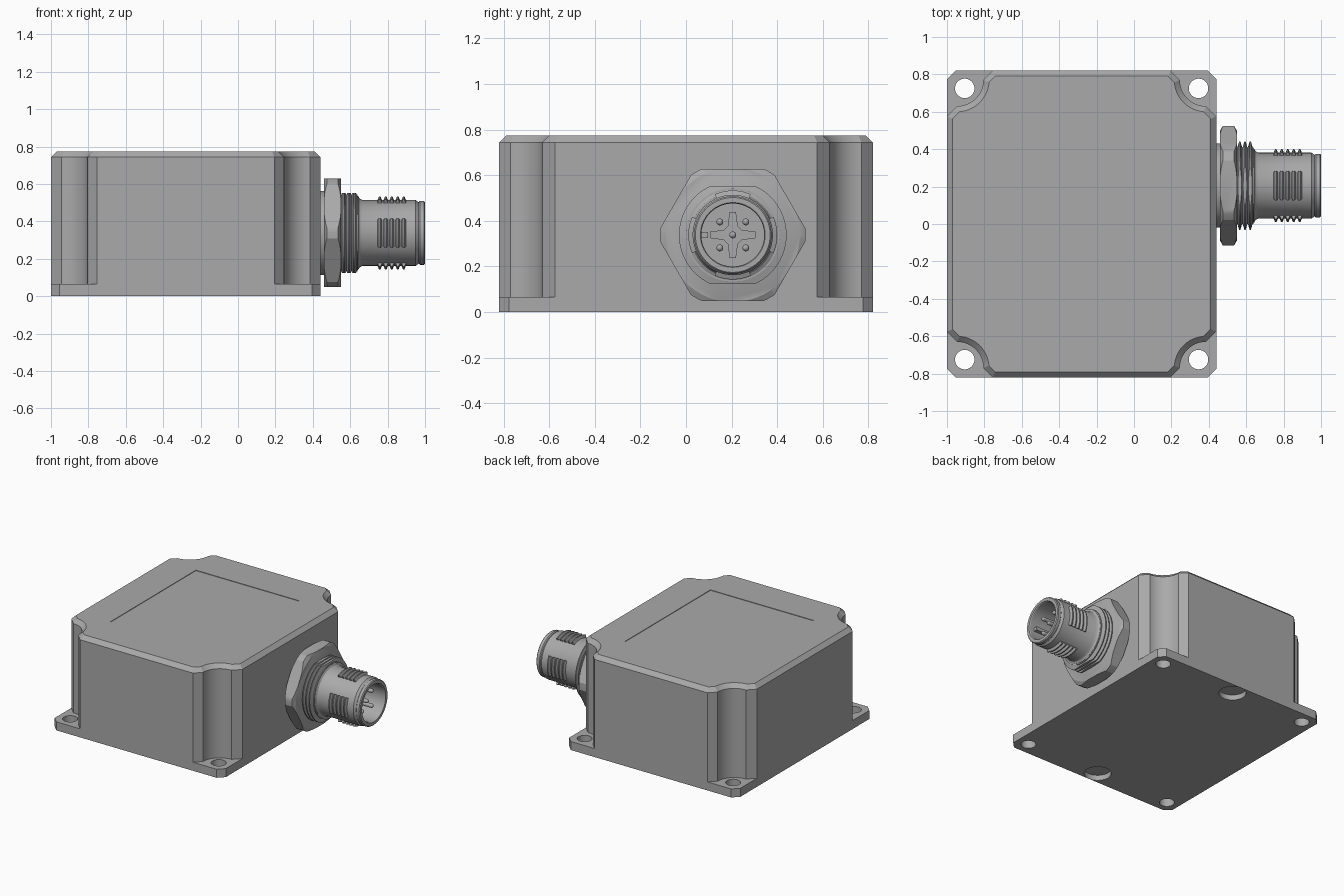
import bpy, bmesh, math
from mathutils import Matrix, Vector

cube = bpy.data.objects.get("Cube")
if cube:
    bpy.data.objects.remove(cube, do_unlink=True)

GREY = (0.40, 0.40, 0.40, 1)
grey = bpy.data.materials.new("mid grey")
grey.use_nodes = True
grey.diffuse_color = GREY
grey.node_tree.nodes["Principled BSDF"].inputs["Base Color"].default_value = GREY

CX, HX, HY = -0.28, 0.72, 0.82       # housing centre and half sizes
AXIS = Vector((0, 0.205, 0.338))     # connector axis, running along x


def finish(bm, name, angle=30):
    bmesh.ops.recalc_face_normals(bm, faces=bm.faces)
    mesh = bpy.data.meshes.new(name)
    bm.to_mesh(mesh)
    bm.free()
    mesh.materials.append(grey)
    obj = bpy.data.objects.new(name, mesh)
    bpy.context.collection.objects.link(obj)
    bpy.ops.object.select_all(action="DESELECT")
    obj.select_set(True)
    bpy.context.view_layer.objects.active = obj
    bpy.ops.object.shade_smooth_by_angle(angle=math.radians(angle))
    return obj


def prism(bm, points, direction):
    """Extrude a closed outline; returns the far cap."""
    base = bm.faces.new([bm.verts.new(p) for p in points])
    out = bmesh.ops.extrude_face_region(bm, geom=[base], use_keep_orig=True)
    moved = [g for g in out["geom"] if isinstance(g, bmesh.types.BMVert)]
    bmesh.ops.translate(bm, verts=moved, vec=direction)
    cap = next(g for g in out["geom"] if isinstance(g, bmesh.types.BMFace))
    bmesh.ops.recalc_face_normals(bm, faces=bm.faces)
    return cap


def lathe(name, profile, steps=64, closed=True):
    """Revolve (x, radius) points around the connector axis."""
    bm = bmesh.new()
    verts = [bm.verts.new((x, AXIS.y, AXIS.z + r)) for x, r in profile]
    pairs = list(zip(verts, verts[1:] + verts[:1])) if closed else list(zip(verts, verts[1:]))
    edges = [bm.edges.new(p) for p in pairs]
    bmesh.ops.spin(bm, geom=verts + edges, cent=AXIS, axis=(1, 0, 0),
                   angle=math.tau, steps=steps, use_duplicate=False)
    bmesh.ops.remove_doubles(bm, verts=bm.verts, dist=0.0002)
    return finish(bm, name)


def boolean(obj, cutter, operation):
    mod = obj.modifiers.new("cut", "BOOLEAN")
    mod.operation, mod.object, mod.solver = operation, cutter, "EXACT"
    bpy.ops.object.select_all(action="DESELECT")
    bpy.context.view_layer.objects.active = obj
    obj.select_set(True)
    bpy.ops.object.modifier_apply(modifier=mod.name)
    bpy.data.objects.remove(cutter, do_unlink=True)
    bpy.ops.object.shade_smooth_by_angle(angle=math.radians(30))


def mirrored(quarter, z):
    """Outline from one corner, mirrored to all four."""
    points = []
    for sx, sy in ((1, 1), (-1, 1), (-1, -1), (1, -1)):
        corner = [(CX + sx * x, sy * y, z) for x, y in quarter]
        points += corner if sx * sy > 0 else corner[::-1]
    return points


def box(bm, centre, size):
    bmesh.ops.create_cube(bm, size=1, matrix=Matrix.Translation(centre) @ Matrix.Diagonal((*size, 1)))


def cylinder(bm, centre, radius, depth, rot=Matrix(), segments=48):
    bmesh.ops.create_cone(bm, cap_ends=True, segments=segments, radius1=radius, radius2=radius,
                          depth=depth, matrix=Matrix.Translation(centre) @ rot)


# Mounting plate with chamfered corners, screw holes and two round recesses
bm = bmesh.new()
prism(bm, mirrored([(HX, HY - 0.045), (HX - 0.045, HY)], 0), (0, 0, 0.065))
plate = finish(bm, "mounting_plate")
bm = bmesh.new()
for sy in (-1, 1):
    for sx in (-1, 1):
        cylinder(bm, (CX + sx * 0.625, sy * 0.725, 0.03), 0.052, 0.2)
    cylinder(bm, (CX, sy * 0.725, 0), 0.094, 0.08)
boolean(plate, finish(bm, "hole_cutter"), "DIFFERENCE")

# Housing with scooped corners, chamfered top edge and a shallow label recess
arc = [(HX - 0.055 - 0.14 * math.sin(a), HY - 0.05 - 0.14 * math.cos(a))
       for a in (math.pi / 2 * i / 12 for i in range(13))]
bm = bmesh.new()
top = prism(bm, mirrored([(HX, HY - 0.245)] + arc + [(HX - 0.245, HY)], 0.06), (0, 0, 0.683))
bmesh.ops.inset_region(bm, faces=[top], thickness=0.03, depth=0.03, use_even_offset=True)
housing = finish(bm, "housing", 25)
bm = bmesh.new()
box(bm, (CX, 0, 0.80), (0.87, 1.03, 0.062))
boolean(housing, finish(bm, "label_cutter"), "DIFFERENCE")

# Sealing collar between housing and nut
lathe("collar", [(0.42, 0), (0.42, 0.225), (0.47, 0.225), (0.47, 0)], closed=False)

# Hexagonal nut, its corners turned down to a chamfered disc
bm = bmesh.new()
hexagon = [(0.46, AXIS.y + 0.335 * math.cos(a), AXIS.z + 0.335 * math.sin(a))
           for a in (math.pi / 3 * i for i in range(6))]
prism(bm, hexagon, (0.09, 0, 0))
nut = finish(bm, "hex_nut")
disc = lathe("nut_turning", [(0.459, 0), (0.459, 0.292), (0.475, 0.32), (0.535, 0.32),
                             (0.551, 0.292), (0.551, 0)], closed=False)
boolean(nut, disc, "INTERSECT")

# Threaded neck with flats on top and bottom
thread = [(0.54, 0), (0.54, 0.205)]
for i in range(3):
    x = 0.553 + i * 0.028
    thread += [(x, 0.205), (x + 0.009, 0.236), (x + 0.016, 0.236), (x + 0.025, 0.205)]
thread += [(0.64, 0.205), (0.64, 0)]
neck = lathe("threaded_neck", thread, closed=False)
bm = bmesh.new()
box(bm, AXIS + Vector((0.6, 0, 0)), (0.4, 0.6, 0.428))
boolean(neck, finish(bm, "flat_cutter"), "INTERSECT")

# Hollow plug barrel with a flared root and stepped rim
lathe("plug_barrel", [(0.62, 0.198), (0.642, 0.198), (0.65, 0.184), (0.665, 0.176), (0.95, 0.176),
                      (0.96, 0.168), (0.966, 0.164), (0.972, 0.17), (0.994, 0.17), (1.0, 0.164),
                      (1.0, 0.142), (0.994, 0.138), (0.62, 0.138)])

# Grip ridges: five short arcs in four patches around the barrel
bm = bmesh.new()
half = math.radians(24)
for patch in range(4):
    for ridge in range(5):
        x = 0.758 + ridge * 0.032
        section = [(x - 0.014, 0.17), (x - 0.004, 0.195), (x + 0.004, 0.195), (x + 0.014, 0.17)]
        verts = [bm.verts.new((px, AXIS.y, AXIS.z + r)) for px, r in section]
        face = bm.faces.new(verts)
        start = Matrix.Rotation(patch * math.pi / 2 - half, 3, "X")
        bmesh.ops.rotate(bm, verts=verts, cent=AXIS, matrix=start)
        bmesh.ops.spin(bm, geom=[face], cent=AXIS, axis=(1, 0, 0), angle=2 * half, steps=10)
finish(bm, "grip_ridges")

# Contact carrier with a raised cross and a coding key
TURN = Matrix.Rotation(math.pi / 2, 4, "Y")
bm = bmesh.new()
cylinder(bm, AXIS + Vector((0.71, 0, 0)), 0.139, 0.16, TURN)
finish(bm, "contact_carrier")
bm = bmesh.new()
cross = []
for i in range(4):
    c, s = math.cos(i * math.pi / 2), math.sin(i * math.pi / 2)
    for u, v in ((0.04, -0.022), (0.1, -0.014), (0.1, 0.014), (0.04, 0.022)):
        cross.append((0.785, AXIS.y + u * c - v * s, AXIS.z + u * s + v * c))
prism(bm, cross, (0.015, 0, 0))
finish(bm, "carrier_cross")
bm = bmesh.new()
box(bm, AXIS + Vector((0.87, -0.126, 0)), (0.18, 0.035, 0.026))
finish(bm, "coding_key")

# Five round-tipped contact pins
bm = bmesh.new()
for y, z in ((0, 0), (1, 1), (1, -1), (-1, 1), (-1, -1)):
    spot = AXIS + Vector((0.86, y * 0.057, z * 0.057))
    cylinder(bm, spot, 0.015, 0.16, TURN, 16)
    bmesh.ops.create_uvsphere(bm, u_segments=16, v_segments=8, radius=0.015,
                              matrix=Matrix.Translation(spot + Vector((0.08, 0, 0))) @ TURN)
finish(bm, "contact_pins")
